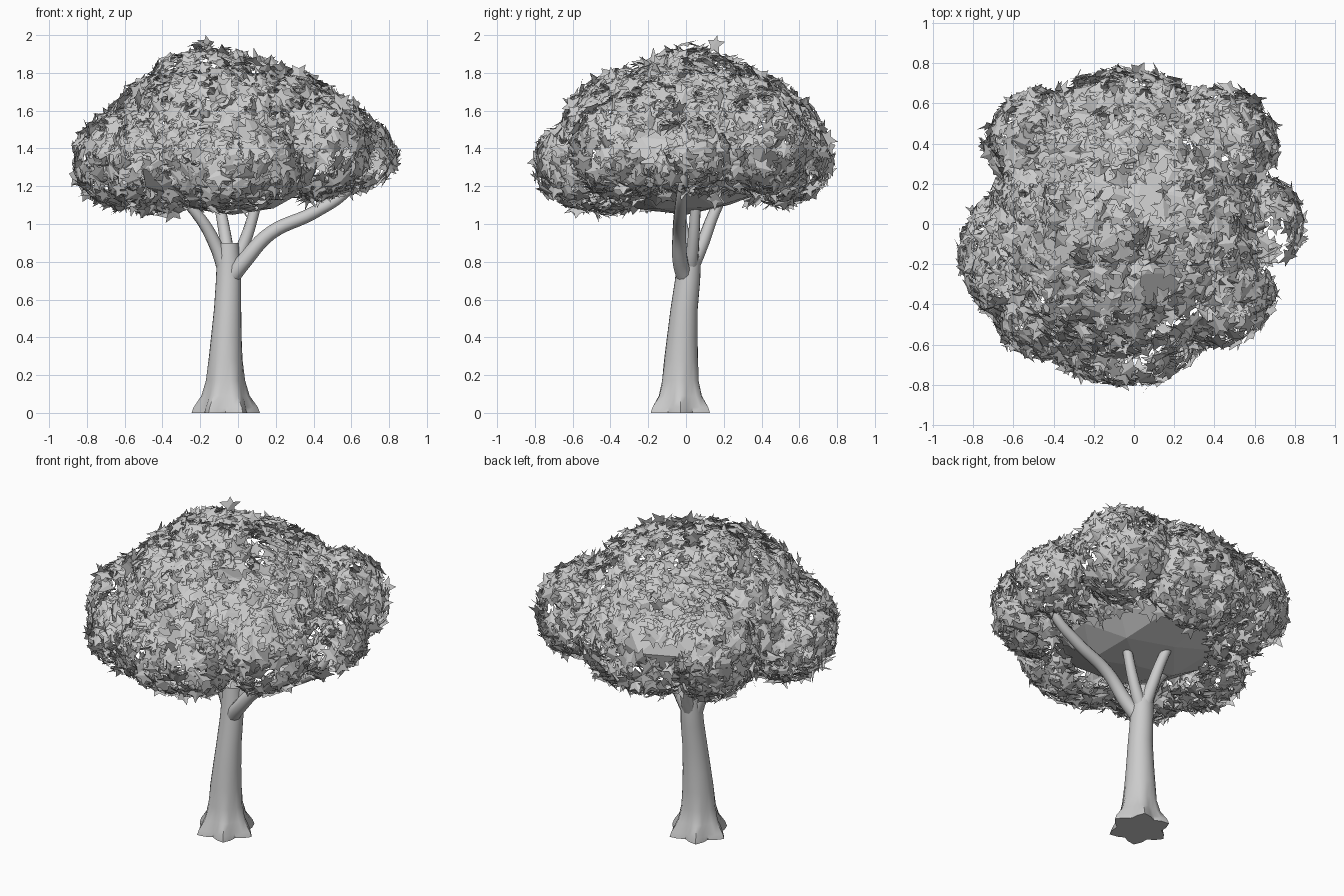
import bpy, bmesh, math, random
from mathutils import Vector, Matrix, noise

if "Cube" in bpy.data.objects:
    bpy.data.objects.remove(bpy.data.objects["Cube"])

random.seed(7)
TAU = 2 * math.pi


def finish(bm, name, smooth=False):
    mesh = bpy.data.meshes.new(name)
    bm.to_mesh(mesh)
    bm.free()
    for p in mesh.polygons:
        p.use_smooth = smooth
    obj = bpy.data.objects.new(name, mesh)
    bpy.context.collection.objects.link(obj)
    return obj


# Trunk: stacked rings (x, y, z, radius, root lobe size), flaring into six roots
def build_trunk():
    profile = [(-.065, -.03, 0, .155, .026), (-.065, -.03, .03, .148, .022),
               (-.066, -.03, .09, .118, .01), (-.066, -.03, .17, .1, .004),
               (-.066, -.026, .28, .09, 0), (-.062, -.02, .4, .081, 0),
               (-.055, -.01, .55, .072, 0), (-.05, .008, .7, .067, 0),
               (-.05, .015, .8, .063, 0), (-.053, .018, .9, .056, 0)]
    sides = 24
    bm = bmesh.new()
    rings = []
    for x, y, z, r, lobe in profile:
        ring = []
        for i in range(sides):
            a = TAU * i / sides
            rr = r + lobe * math.cos(6 * a)
            ring.append(bm.verts.new((x + rr * math.cos(a), y + rr * math.sin(a), z)))
        rings.append(ring)
    for lo, hi in zip(rings, rings[1:]):
        for i in range(sides):
            j = (i + 1) % sides
            bm.faces.new((lo[i], lo[j], hi[j], hi[i]))
    bm.faces.new(rings[-1])
    bm.faces.new(rings[0][::-1])
    obj = finish(bm, "trunk", True)
    bpy.context.view_layer.objects.active = obj
    obj.select_set(True)
    bpy.ops.object.shade_smooth_by_angle(angle=math.radians(50))


# Branch: tapered round tube along a smooth path of (x, y, z, radius)
def build_branch(name, pts):
    cu = bpy.data.curves.new(name, 'CURVE')
    cu.dimensions = '3D'
    cu.bevel_depth = 1
    cu.bevel_resolution = 3
    cu.resolution_u = 6
    cu.use_fill_caps = True
    sp = cu.splines.new('BEZIER')
    sp.bezier_points.add(len(pts) - 1)
    for bp, (x, y, z, r) in zip(sp.bezier_points, pts):
        bp.co = (x, y, z)
        bp.radius = r
        bp.handle_left_type = bp.handle_right_type = 'AUTO'
    obj = bpy.data.objects.new(name, cu)
    bpy.context.collection.objects.link(obj)


# Inner crown: low-poly flattened core seen through the leaves
def build_core():
    bm = bmesh.new()
    bmesh.ops.create_icosphere(bm, subdivisions=2, radius=1)
    for v in bm.verts:
        k = 1 + .1 * noise.noise(v.co * 1.7)
        v.co = Vector((-.03 + .5 * v.co.x * k, .49 * v.co.y * k, 1.32 + .27 * v.co.z * k))
    finish(bm, "crown_core")


# Leaf clumps: (centre, radii) of overlapping ellipsoids making the crown outline
CLUMPS = [((-.05, 0, 1.45), (.66, .68, .43)), ((-.6, -.15, 1.34), (.27, .32, .26)),
          ((.64, 0, 1.36), (.2, .24, .19)), ((-.05, -.54, 1.32), (.4, .26, .25)),
          ((-.05, .5, 1.38), (.42, .27, .29)), ((.42, .4, 1.43), (.29, .28, .28)),
          ((.42, -.33, 1.4), (.28, .28, .27)), ((-.45, .4, 1.42), (.28, .27, .3)),
          ((-.42, -.4, 1.31), (.29, .27, .26)), ((-.15, .03, 1.74), (.32, .3, .19))]


def inside(p, clump):
    c, r = clump
    return sum(((p[i] - c[i]) / r[i]) ** 2 for i in range(3)) < .93


def add_leaf(bm, p, n, size):
    # five-pointed leaf lying on the crown, tilted at random and bent at its middle
    tilt = Vector([random.gauss(0, .35) for _ in range(3)])
    z = (n + tilt).normalized()
    q = z.to_track_quat('Z', 'Y').to_matrix() @ Matrix.Rotation(random.uniform(0, TAU), 3, 'Z')
    vs = []
    for i in range(10):
        a = TAU * i / 10
        r = size * (random.uniform(.85, 1.15) if i % 2 == 0 else .48)
        x, y = r * math.cos(a), r * math.sin(a)
        vs.append(bm.verts.new(p + q @ Vector((x, y, -abs(y) * .25))))
    bm.faces.new(vs[:6])
    bm.faces.new(vs[5:] + [vs[0]])


def build_leaves():
    bm = bmesh.new()
    for k, clump in enumerate(CLUMPS):
        c, r = Vector(clump[0]), clump[1]
        a, b, h = r
        area = 4 * math.pi * (((a * b) ** 1.6 + (a * h) ** 1.6 + (b * h) ** 1.6) / 3) ** (1 / 1.6)
        for _ in range(int(area * 470)):
            d = Vector([random.gauss(0, 1) for _ in range(3)]).normalized()
            p = c + Vector((d.x * a, d.y * b, d.z * h)) * random.uniform(.92, 1.03)
            n = Vector((d.x / a, d.y / b, d.z / h)).normalized()
            # open underside where the core and branches show
            if p.z < 1.24 and math.hypot(p.x + .03, p.y) < .43:
                continue
            if any(inside(p, o) for i, o in enumerate(CLUMPS) if i != k):
                continue
            if noise.noise(p * 5) < -.42:
                continue
            add_leaf(bm, p, n, random.uniform(.05, .072))
    # upright tuft at the very top
    for x, y, z in [(-.2, 0, 1.96), (-.16, .15, 1.95), (-.22, .05, 1.95)]:
        add_leaf(bm, Vector((x, y, z)), Vector((.2, -.3, 1)), .06)
    for v in bm.verts:
        v.co.z = min(v.co.z, 2.0)
    finish(bm, "leaves")


build_trunk()
build_core()
build_leaves()
build_branch("branch_right", [(-.05, 0, .7, .045), (.03, -.03, .8, .042), (.17, -.035, .95, .037),
                              (.4, -.03, 1.06, .034), (.58, -.02, 1.18, .028), (.66, 0, 1.32, .015)])
build_branch("branch_left", [(-.06, .01, .74, .045), (-.11, 0, .87, .036),
                             (-.2, -.03, 1.03, .03), (-.38, -.08, 1.22, .02)])
build_branch("branch_back", [(-.05, .02, .76, .045), (-.06, .08, .88, .035),
                             (-.09, .15, 1.06, .03), (-.14, .28, 1.3, .018)])
build_branch("branch_front_right", [(-.04, .02, .76, .042), (.02, .035, .87, .033),
                                    (.09, .05, 1.08, .028), (.14, .06, 1.3, .018)])
